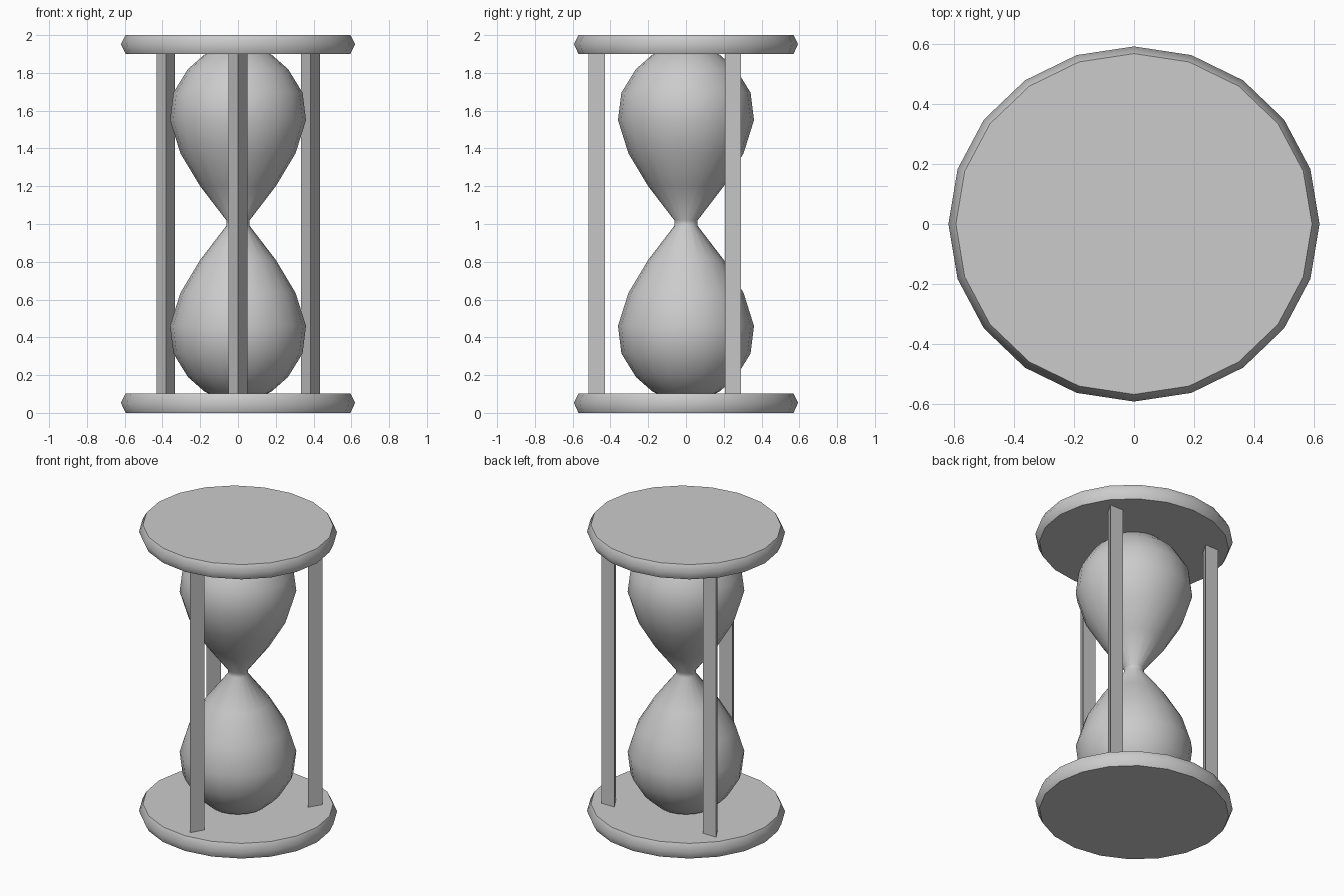
import bpy, bmesh, math

if "Cube" in bpy.data.objects:
    bpy.data.objects.remove(bpy.data.objects["Cube"])

def lathe(name, profile, sides, sy=1.0):
    """Revolve (radius, z) points around z and cap both ends."""
    bm = bmesh.new()
    rings = []
    for r, z in profile:
        rings.append([bm.verts.new((r * math.cos(2 * math.pi * i / sides),
                                    r * math.sin(2 * math.pi * i / sides) * sy, z))
                      for i in range(sides)])
    for a, b in zip(rings, rings[1:]):
        for i in range(sides):
            j = (i + 1) % sides
            bm.faces.new((a[i], a[j], b[j], b[i])).smooth = True
    bm.faces.new(rings[0][::-1])
    bm.faces.new(rings[-1])
    bmesh.ops.recalc_face_normals(bm, faces=bm.faces)
    mesh = bpy.data.meshes.new(name)
    bm.to_mesh(mesh)
    bm.free()
    obj = bpy.data.objects.new(name, mesh)
    bpy.context.collection.objects.link(obj)
    # keep the cap rims sharp
    bpy.ops.object.select_all(action='DESELECT')
    obj.select_set(True)
    bpy.context.view_layer.objects.active = obj
    bpy.ops.object.shade_smooth_by_angle(angle=math.radians(58))
    return obj

# Round end plates with a ridged rim, slightly oval
for name, z in (("base_plate", 0.0), ("top_plate", 1.9)):
    lathe(name, [(0.595, z), (0.62, z + 0.053), (0.595, z + 0.103 if z == 0 else 2.0)],
          20, 0.957)

# Glass: one bulb outline mirrored about the neck
bulb = [(0.15, 0.10), (0.18, 0.115), (0.265, 0.19), (0.342, 0.315), (0.36, 0.46),
        (0.305, 0.635), (0.20, 0.81), (0.062, 0.99)]
glass = bulb + [(r, 2.01 - z) for r, z in reversed(bulb)]
lathe("glass_bulbs", glass, 20)

# Three triangular posts, each with an edge facing the front
for name, x, y in (("front_post", 0, -0.458), ("left_post", -0.382, 0.263),
                   ("right_post", 0.384, 0.263)):
    post = lathe(name, [(0.057, 0.09), (0.057, 1.91)], 3)
    post.rotation_euler.z = math.radians(-90)
    post.location = (x, y, 0)
    for p in post.data.polygons[:3]:
        p.use_smooth = True
